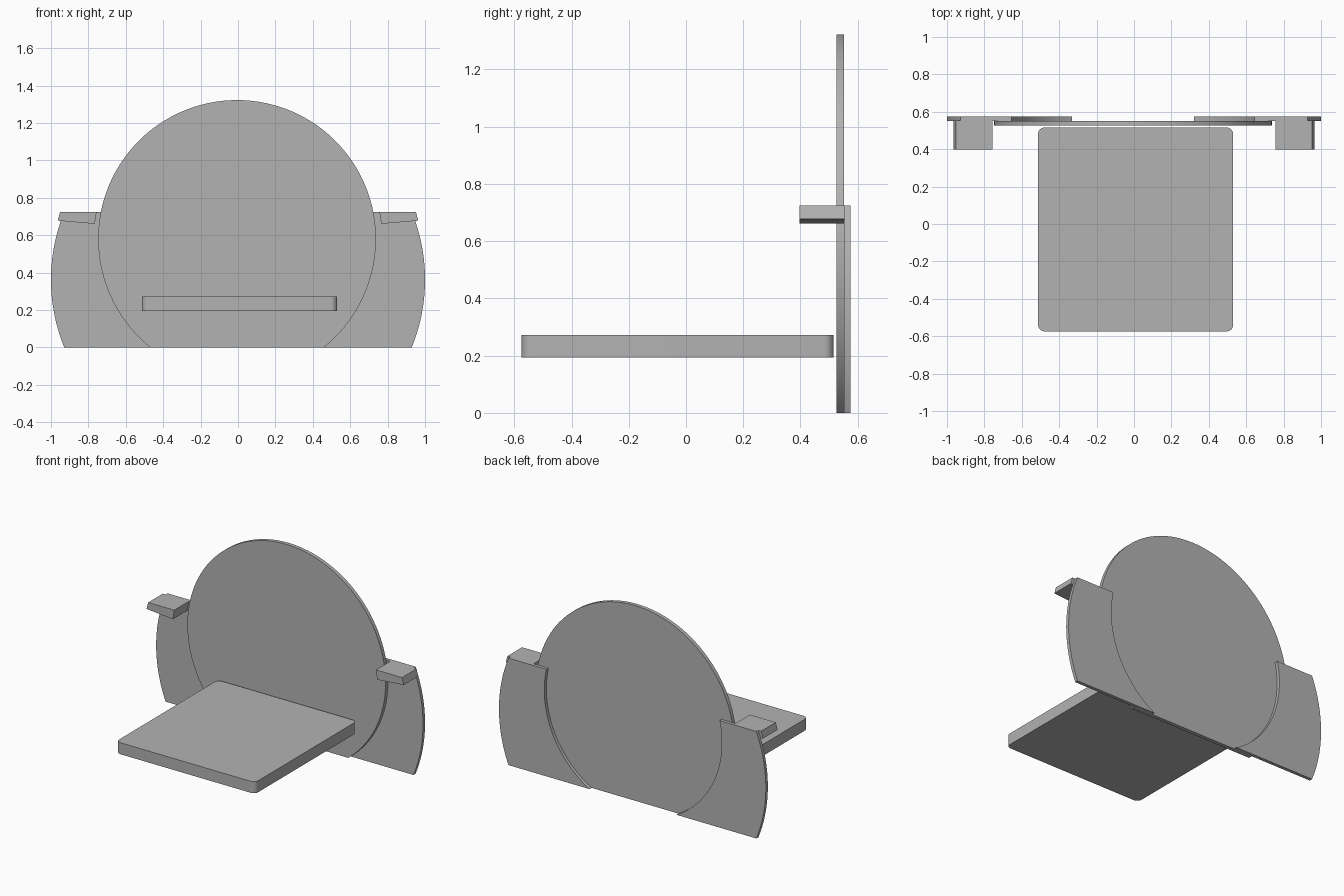
import bpy, bmesh, math
from mathutils import Vector

cube = bpy.data.objects.get("Cube")
if cube:
    bpy.data.objects.remove(cube, do_unlink=True)

# Single grey material
grey = bpy.data.materials.new("plain grey")
grey.use_nodes = True
colour = (0.45, 0.45, 0.45, 1)
grey.diffuse_color = colour
grey.node_tree.nodes["Principled BSDF"].inputs["Base Color"].default_value = colour


def arc(cx, cy, r, a0, a1, n):
    """Points on a circle from angle a0 to a1 (radians)."""
    return [(cx + r * math.cos(a0 + (a1 - a0) * i / n),
             cy + r * math.sin(a0 + (a1 - a0) * i / n)) for i in range(n + 1)]


def prism(name, outline, direction):
    """Extrude a closed 3D outline along a direction."""
    bm = bmesh.new()
    face = bm.faces.new([bm.verts.new(p) for p in outline])
    ext = bmesh.ops.extrude_face_region(bm, geom=[face])
    moved = [v for v in ext["geom"] if isinstance(v, bmesh.types.BMVert)]
    bmesh.ops.translate(bm, verts=moved, vec=Vector(direction))
    bmesh.ops.recalc_face_normals(bm, faces=bm.faces)
    mesh = bpy.data.meshes.new(name)
    bm.to_mesh(mesh)
    bm.free()
    mesh.materials.append(grey)
    obj = bpy.data.objects.new(name, mesh)
    bpy.context.collection.objects.link(obj)
    bpy.ops.object.select_all(action="DESELECT")
    obj.select_set(True)
    bpy.context.view_layer.objects.active = obj
    bpy.ops.object.shade_smooth_by_angle(angle=math.radians(30))
    return obj


def slab(name, profile, y0, y1):
    """Front-view (x, z) profile given a depth from y0 to y1."""
    return prism(name, [(x, y0, z) for x, z in profile], (0, y1 - y0, 0))


# Round backrest, cut flat at the floor
CX, CZ, R = -0.005, 0.58, 0.7425
a = math.asin(CZ / R)
slab("backrest", arc(CX, CZ, R, -a, math.pi + a, 96), 0.526, 0.552)

# Side panels behind the backrest, and the armrest blocks on them
TOP = 0.725
RI, RO, CO, ZO = 0.665, 0.96, 0.04, 0.3625
inner_low, inner_top = -math.asin(CZ / RI), math.asin((TOP - CZ) / RI)
outer = math.asin(ZO / RO)
for side, s in (("left", 1), ("right", -1)):
    panel = (arc(0, CZ, RI, inner_top, inner_low, 32)
             + arc(CO, ZO, RO, -outer, outer, 32))
    slab(side + "_side_panel", [(s * x + (CX if i <= 32 else 0), z)
                                for i, (x, z) in enumerate(panel)], 0.552, 0.574)
    block = [(0.756, TOP), (0.766, 0.661), (0.964, 0.678), (0.951, TOP)]
    slab(side + "_armrest", [(s * x, z) for x, z in block], 0.397, 0.553)

# Seat with rounded vertical corners
X0, X1, Y0, Y1, RC = -0.513, 0.53, -0.574, 0.516, 0.035
corners = [(X1 - RC, Y1 - RC), (X0 + RC, Y1 - RC),
           (X0 + RC, Y0 + RC), (X1 - RC, Y0 + RC)]
outline = []
for i, (x, y) in enumerate(corners):
    outline += arc(x, y, RC, i * math.pi / 2, (i + 1) * math.pi / 2, 8)
prism("seat", [(x, y, 0.194) for x, y in outline], (0, 0, 0.078))
